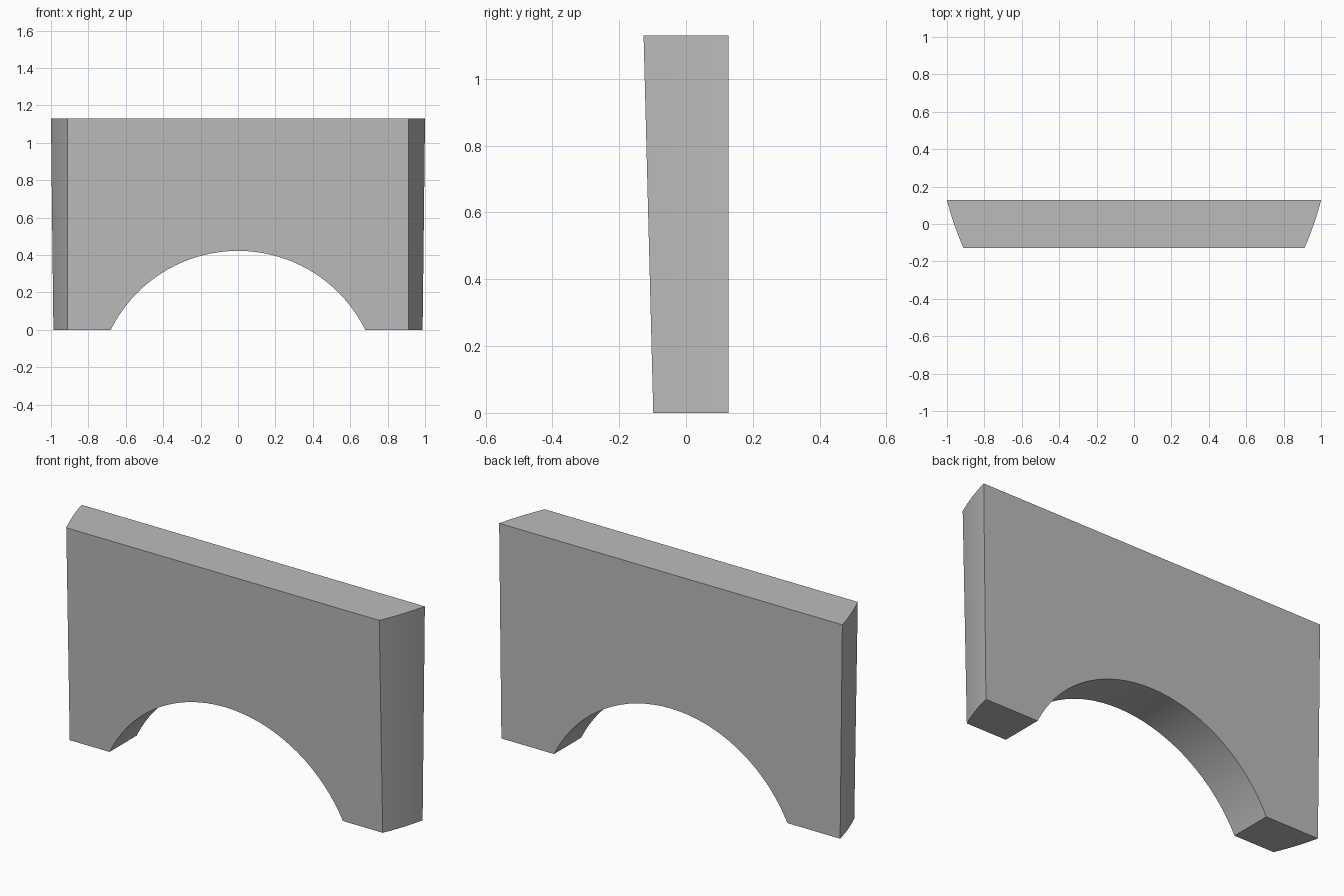
import bpy, bmesh
from math import sqrt

cube = bpy.data.objects.get("Cube")
if cube:
    bpy.data.objects.remove(cube, do_unlink=True)

HEIGHT = 1.13
BACK = 0.127
ARCH_HALF, ARCH_RISE = 0.68, 0.422

stone = bpy.data.materials.new("grey_stone")
stone.use_nodes = True
grey = (0.5, 0.5, 0.5, 1)
stone.diffuse_color = grey
stone.node_tree.nodes["Principled BSDF"].inputs["Base Color"].default_value = grey


def section(front_y, front_x, back_x, z, steps=8, bulge=0.006):
    """Horizontal slice: flat front and back with gently bowed ends."""
    end = []
    for i in range(steps + 1):
        t = i / steps
        x = front_x + (back_x - front_x) * t + bulge * 4 * t * (1 - t)
        end.append((x, front_y + (BACK - front_y) * t, z))
    return end + [(-x, y, z) for x, y, z in reversed(end)]


def make_object(name, bm):
    bmesh.ops.recalc_face_normals(bm, faces=bm.faces)
    mesh = bpy.data.meshes.new(name)
    bm.to_mesh(mesh)
    bm.free()
    obj = bpy.data.objects.new(name, mesh)
    bpy.context.collection.objects.link(obj)
    mesh.materials.append(stone)
    return obj


# Wall block, leaning slightly forward towards the top
bm = bmesh.new()
low = [bm.verts.new(p) for p in section(-0.098, 0.912, 0.987, 0)]
high = [bm.verts.new(p) for p in section(-0.127, 0.912, 1.0, HEIGHT)]
bm.faces.new(low)
bm.faces.new(high)
for i in range(len(low)):
    j = (i + 1) % len(low)
    bm.faces.new((low[i], low[j], high[j], high[i]))
wall = make_object("arched_wall", bm)

# Cutter for the arch: a cylinder running front to back
radius = (ARCH_HALF ** 2 + ARCH_RISE ** 2) / (2 * ARCH_RISE)
bpy.ops.mesh.primitive_cylinder_add(
    vertices=96, radius=radius, depth=1,
    location=(0, 0, ARCH_RISE - radius), rotation=(1.5707963, 0, 0))
cutter = bpy.context.object
cutter.name = "arch_cutter"
cutter.data.materials.append(stone)

# Cut the arch and drop the cutter
cut = wall.modifiers.new("arch", "BOOLEAN")
cut.operation = "DIFFERENCE"
cut.solver = "EXACT"
cut.object = cutter
bpy.ops.object.select_all(action="DESELECT")
wall.select_set(True)
bpy.context.view_layer.objects.active = wall
bpy.ops.object.modifier_apply(modifier=cut.name)
bpy.data.objects.remove(cutter, do_unlink=True)

# Smooth arch and ends, crisp corners
bpy.ops.object.shade_smooth_by_angle(angle=0.5)
